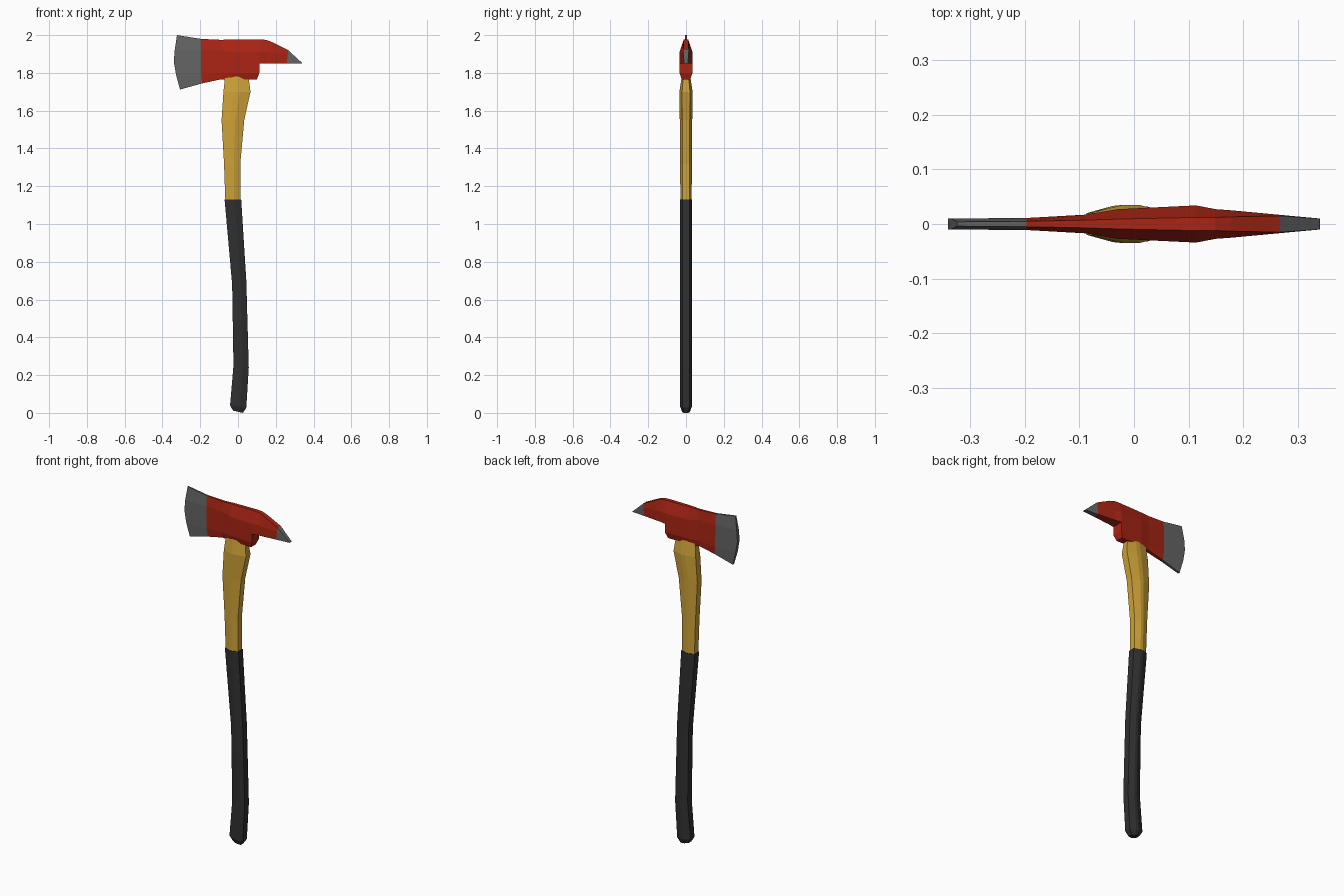
import bpy, bmesh

def material(name, rgb):
    m = bpy.data.materials.new(name)
    m.diffuse_color = (*rgb, 1)
    return m

RED = material("red paint", (0.40, 0.018, 0.007))
STEEL = material("bare steel", (0.13, 0.13, 0.13))
WOOD = material("yellow wood", (0.62, 0.36, 0.04))
RUBBER = material("black rubber", (0.03, 0.03, 0.03))

def finish(name, bm, mats, rule=None):
    bmesh.ops.recalc_face_normals(bm, faces=bm.faces)
    if rule:
        for f in bm.faces:
            f.material_index = rule(f.calc_center_median())
    me = bpy.data.meshes.new(name)
    bm.to_mesh(me)
    bm.free()
    for m in mats:
        me.materials.append(m)
    ob = bpy.data.objects.new(name, me)
    bpy.context.collection.objects.link(ob)

# Octagonal cross-section in unit half-widths
OCT = [(-1, -.6), (-.2, -1), (.2, -1), (1, -.6), (1, .6), (.2, 1), (-.2, 1), (-1, .6)]

def shaft(name, rows, mat):
    """Loft octagons; each row is x left, x right, z left, z right, half depth."""
    bm = bmesh.new()
    rings = []
    for xl, xr, zl, zr, d in rows:
        rings.append([bm.verts.new((xl + (xr - xl) * (u + 1) / 2, v * d,
                                    zl + (zr - zl) * (u + 1) / 2)) for u, v in OCT])
    for a, b in zip(rings, rings[1:]):
        for i in range(8):
            j = (i + 1) % 8
            bm.faces.new((a[i], a[j], b[j], b[i]))
    bm.faces.new(rings[0])
    bm.faces.new(rings[-1])
    finish(name, bm, [mat])

# Rubber grip, gently curved
shaft("grip", [(-.026, .026, .012, 0, .020), (-.042, .044, .04, .028, .031),
               (-.024, .057, .25, .24, .032), (-.031, .044, .68, .70, .032),
               (-.071, .017, 1.13, 1.13, .033)], RUBBER)

# Wooden handle, flaring below the head
shaft("handle", [(-.067, .012, 1.12, 1.12, .030), (-.074, .012, 1.32, 1.32, .031),
                 (-.087, .033, 1.55, 1.55, .033), (-.077, .066, 1.70, 1.70, .035),
                 (-.068, .055, 1.785, 1.785, .022)], WOOD)

# Axe head: columns along x, each listing (x, half thickness, z) from top to bottom
columns = [
    [(-.323, .004, 2.0), (-.335, .010, 1.92), (-.340, .010, 1.86), (-.328, .010, 1.79), (-.307, .006, 1.712)],
    [(-.197, .005, 1.98), (-.197, .011, 1.92), (-.197, .011, 1.85), (-.195, .011, 1.79), (-.191, .008, 1.744)],
    [(-.09, .007, 1.975), (-.09, .017, 1.92), (-.09, .017, 1.85), (-.09, .017, 1.80), (-.095, .010, 1.765)],
    [(-.03, .009, 1.977), (-.03, .027, 1.91), (-.03, .027, 1.85), (-.03, .027, 1.80), (-.03, .018, 1.765)],
    [(.113, .012, 1.977), (.113, .034, 1.91), (.113, .034, 1.85), (.113, .034, 1.80), (.10, .022, 1.765)],
    # pick columns
    [(.148, .012, 1.975), (.15, .027, 1.91), (.15, .027, 1.85)],
    [(.178, .013, 1.964), (.178, .025, 1.905), (.178, .025, 1.85)],
    [(.266, .015, 1.92), (.264, .017, 1.90), (.258, .017, 1.85)],
    [(.338, .010, 1.854), (.339, .010, 1.852), (.340, .010, 1.85)],
]
bm = bmesh.new()
cols = [[[bm.verts.new((x, s * y, z)) for s in (-1, 1)] for x, y, z in c] for c in columns]

def cap(col):
    for p, q in zip(col, col[1:]):
        bm.faces.new((p[0], p[1], q[1], q[0]))

for a, b in zip(cols, cols[1:]):
    n = min(len(a), len(b))
    for k in range(n - 1):
        for s in (0, 1):
            bm.faces.new((a[k][s], b[k][s], b[k + 1][s], a[k + 1][s]))
    for k in (0, n - 1):
        bm.faces.new((a[k][0], a[k][1], b[k][1], b[k][0]))
    if len(b) < len(a):
        cap(a[n - 1:])          # step under the pick
cap(cols[0])
cap(cols[-1])
finish("axe_head", bm, [RED, STEEL], lambda c: int(c.x < -.2 or c.x > .27))
